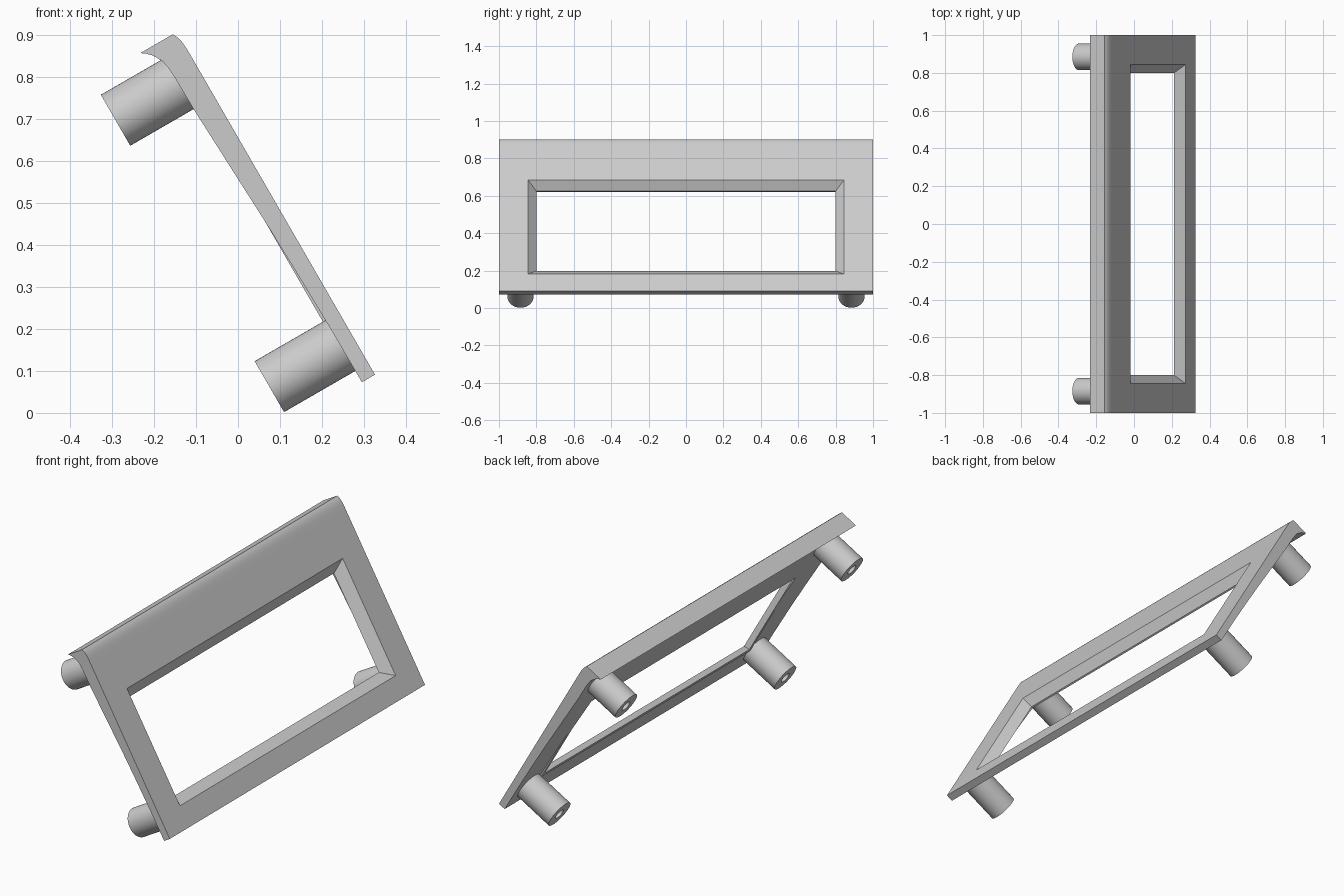
import bpy, bmesh
from math import radians
from mathutils import Matrix

cube = bpy.data.objects.get("Cube")
if cube:
    bpy.data.objects.remove(cube, do_unlink=True)

grey = bpy.data.materials.new("plain grey")
grey.use_nodes = True
grey.diffuse_color = (0.6, 0.6, 0.6, 1)
grey.node_tree.nodes["Principled BSDF"].inputs["Base Color"].default_value = (0.6, 0.6, 0.6, 1)

# Panel frame: local x runs up the slope, y across, z into the back
TILT = Matrix.Translation((0.326, 0, 0.091)) @ Matrix.Rotation(radians(-120), 4, 'Y')


def make(name, bm):
    bmesh.ops.recalc_face_normals(bm, faces=bm.faces)
    mesh = bpy.data.meshes.new(name)
    bm.to_mesh(mesh)
    bm.free()
    ob = bpy.data.objects.new(name, mesh)
    bpy.context.collection.objects.link(ob)
    mesh.materials.append(grey)
    ob.matrix_world = TILT
    return ob


def loft(name, loops):
    """Solid skinned through matching loops of points."""
    bm = bmesh.new()
    rings = [[bm.verts.new(p) for p in loop] for loop in loops]
    for a, b in zip(rings, rings[1:]):
        n = len(a)
        for i in range(n):
            j = (i + 1) % n
            bm.faces.new((a[i], a[j], b[j], b[i]))
    bm.faces.new(rings[0][::-1])
    bm.faces.new(rings[-1])
    return make(name, bm)


def rect(low, high, half, depth):
    return [(low, -half, depth), (high, -half, depth),
            (high, half, depth), (low, half, depth)]


def cylinder(name, radius, start, end, x, y):
    bm = bmesh.new()
    bmesh.ops.create_cone(bm, cap_ends=True, segments=48, radius1=radius,
                          radius2=radius, depth=end - start)
    bmesh.ops.translate(bm, vec=(x, y, (start + end) / 2), verts=bm.verts)
    return make(name, bm)


def combine(ob, tool, operation):
    mod = ob.modifiers.new(operation.title(), 'BOOLEAN')
    mod.operation = operation
    mod.solver = 'EXACT'
    mod.object = tool
    select(ob)
    bpy.ops.object.modifier_apply(modifier=mod.name)
    bpy.data.objects.remove(tool, do_unlink=True)


def select(ob):
    bpy.ops.object.select_all(action='DESELECT')
    ob.select_set(True)
    bpy.context.view_layer.objects.active = ob
    bpy.context.view_layer.update()


def smooth(ob):
    select(ob)
    bpy.ops.object.shade_smooth_by_angle(angle=radians(32))


# Panel with a rounded, hooked top edge and a gently thickening back
front = [(0, 0), (0.88, 0), (0.9, 0.0005), (0.913, 0.0015),
         (0.925, 0.004), (0.934, 0.0075), (0.942, 0.012)]
back = [(0.942, 0.101), (0.934, 0.09), (0.924, 0.08), (0.912, 0.072),
        (0.898, 0.065), (0.88, 0.061), (0.85, 0.059), (0.764, 0.058),
        (0.6, 0.051), (0.447, 0.0444), (0.3, 0.04), (0.15, 0.037), (0, 0.036)]
panel = loft("panel", [[(s, y, d) for s, d in front + back] for y in (-1, 1)])

# Flat rim behind the window, then the window with its sloping sides
rim = loft("rim", [rect(0.13, 0.659, 0.82, d) for d in (0.02, 0.0444)])
combine(panel, rim, 'UNION')
window = loft("window", [rect(0.095, 0.697, 0.855, -0.01),
                         rect(0.15, 0.642, 0.8, 0.0444),
                         rect(0.15, 0.642, 0.8, 0.12)])
combine(panel, window, 'DIFFERENCE')
smooth(panel)

# Four posts on the back, each with a blind screw hole
for row, x in (("lower", 0.101), ("upper", 0.833)):
    for side, y in (("left", -0.885), ("right", 0.885)):
        post = cylinder(f"{row}_{side}_post", 0.07, 0.03, 0.232, x, y)
        hole = cylinder("hole", 0.026, 0.1, 0.3, x, y)
        combine(post, hole, 'DIFFERENCE')
        smooth(post)
